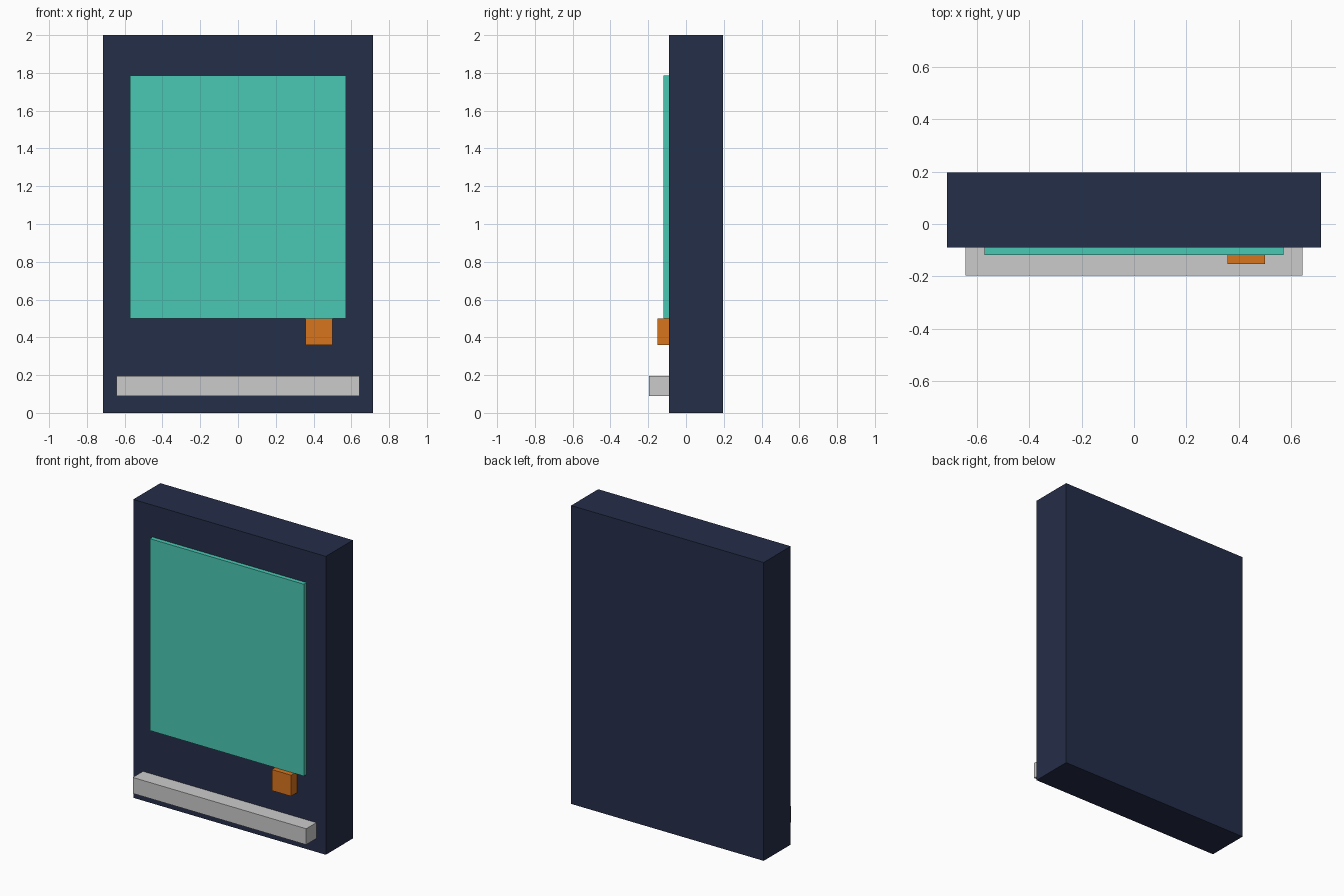
import bpy

if "Cube" in bpy.data.objects:
    bpy.data.objects.remove(bpy.data.objects["Cube"])


def srgb(hex_code):
    """Hex colour to linear RGBA."""
    channels = [int(hex_code[i:i + 2], 16) / 255 for i in (0, 2, 4)]
    return [c / 12.92 if c <= 0.04045 else ((c + 0.055) / 1.055) ** 2.4 for c in channels] + [1]


def box(name, x, y, z, colour=None):
    """Flat-faced box from its (min, max) range on each axis."""
    bpy.ops.mesh.primitive_cube_add(size=1, location=[(a + b) / 2 for a, b in (x, y, z)])
    ob = bpy.context.object
    ob.name = name
    ob.scale = [b - a for a, b in (x, y, z)]
    bpy.ops.object.transform_apply(location=False, rotation=False, scale=True)
    if colour:
        mat = bpy.data.materials.new(name + "_colour")
        mat.diffuse_color = srgb(colour)
        mat.use_nodes = True
        mat.node_tree.nodes["Principled BSDF"].inputs["Base Color"].default_value = mat.diffuse_color
        ob.data.materials.append(mat)
    return ob


FRONT = -0.0893        # front face of the slab
INSET = FRONT + 0.01   # fitted parts sink slightly into it

# Main slab
box("body", (-0.714, 0.714), (FRONT, 0.1964), (0, 2), "252E49")
# Raised display
box("screen", (-0.571, 0.571), (-0.118, INSET), (0.5, 1.786), "4AC9B4")
# Small block under the display
box("slot_block", (0.357, 0.5), (-0.152, INSET), (0.359, 0.5), "D9751F")
# Ledge along the bottom
box("bottom_ledge", (-0.643, 0.643), (-0.1964, INSET), (0.0893, 0.1964))
